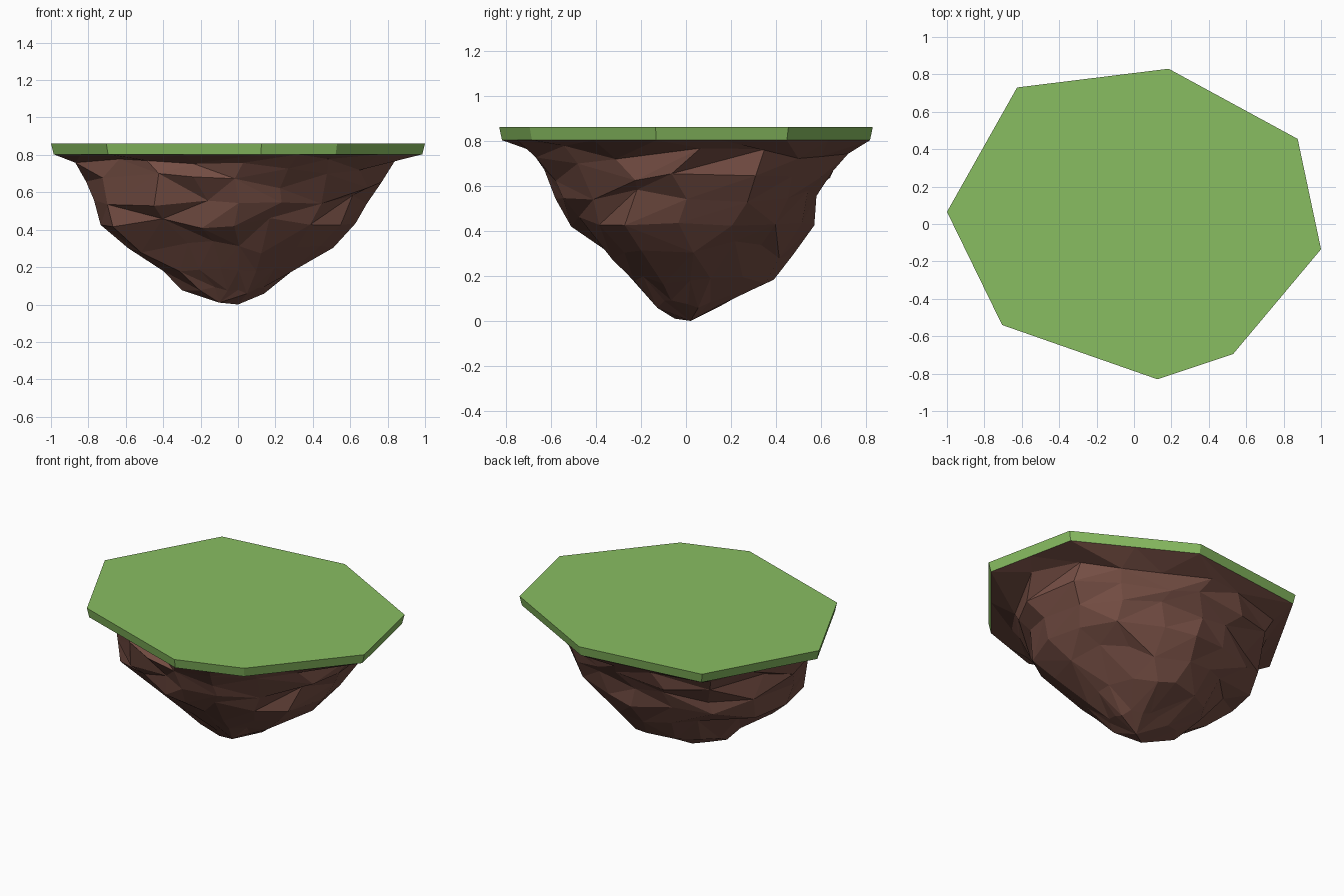
import bpy, bmesh, math, random

if "Cube" in bpy.data.objects:
    bpy.data.objects.remove(bpy.data.objects["Cube"])

random.seed(23)


def make_object(name, bm, color):
    bmesh.ops.recalc_face_normals(bm, faces=bm.faces)
    mesh = bpy.data.meshes.new(name)
    bm.to_mesh(mesh)
    bm.free()
    mat = bpy.data.materials.new(name + "_color")
    mat.diffuse_color = (*color, 1)
    mat.use_nodes = True
    mat.node_tree.nodes["Principled BSDF"].inputs["Base Color"].default_value = mat.diffuse_color
    mesh.materials.append(mat)
    obj = bpy.data.objects.new(name, mesh)
    bpy.context.collection.objects.link(obj)
    return obj


# Island outline, counter-clockwise from the right corner
OUTLINE = [(1.0, -0.135), (0.875, 0.455), (0.185, 0.83), (-0.625, 0.73),
           (-1.0, 0.065), (-0.705, -0.54), (0.125, -0.83), (0.53, -0.695)]
TOP, EDGE = 0.862, 0.803


def outline_radius(c, s):
    """Distance from the centre to the outline in direction (c, s)."""
    best = 9
    for (x, y), (u, v) in zip(OUTLINE, OUTLINE[1:] + OUTLINE[:1]):
        nx, ny = v - y, x - u
        d = nx * c + ny * s
        if d > 1e-6:
            best = min(best, (nx * x + ny * y) / d)
    return best


# Grass slab, slightly narrower underneath
bm = bmesh.new()
upper = [bm.verts.new((x, y, TOP)) for x, y in OUTLINE]
lower = [bm.verts.new((x * .985, y * .985, EDGE)) for x, y in OUTLINE]
bm.faces.new(upper)
bm.faces.new(lower[::-1])
for i in range(8):
    j = (i + 1) % 8
    bm.faces.new((lower[i], lower[j], upper[j], upper[i]))
make_object("grass_top", bm, (0.25, 0.51, 0.12))

# Rock levels: z, reach to -x, +x, -y, +y
LEVELS = [(0.755, 0.87, 0.84, 0.69, 0.72),
          (0.66, 0.815, 0.77, 0.63, 0.655),
          (0.55, 0.77, 0.69, 0.58, 0.58),
          (0.43, 0.735, 0.63, 0.51, 0.57),
          (0.31, 0.59, 0.51, 0.355, 0.48),
          (0.18, 0.40, 0.29, 0.24, 0.39),
          (0.075, 0.30, 0.15, 0.13, 0.16)]
SIDES = 16
# Flatter flanks at the front left and back right
FLANKS = {2: 0.97, 3: 0.95, 9: 0.97, 10: 0.93, 11: 0.94}

bm = bmesh.new()
# Overhang ring meets the underside of the grass
rim = []
for i, (x, y) in enumerate(OUTLINE):
    nx, ny = OUTLINE[(i + 1) % 8]
    rim.append(bm.verts.new((x * .985, y * .985, EDGE)))
    rim.append(bm.verts.new(((x + nx) * .4925, (y + ny) * .4925, EDGE)))
bm.faces.new(rim)
rings = [rim]

# Jagged rings; the points near the axes keep the silhouette exact
for level, (z, left, right, front, back) in enumerate(LEVELS):
    ring = []
    rough = 1 if level < 5 else 0.4
    for k in range(SIDES):
        on_axis = k % 4 == 0
        a = 2 * math.pi * k / SIDES + random.uniform(-.09, .09)
        c, s = math.cos(a), math.sin(a)
        rx = right if c > 0 else left
        ry = back if s > 0 else front
        p = 2.2
        r = (abs(c / rx) ** p + abs(s / ry) ** p) ** (-1 / p)
        if not on_axis:
            r = min(r, 0.87 * outline_radius(c, s)) * FLANKS.get(k, 1)
            r *= 1 + rough * random.uniform(-.07, .045)
        dz = rough * random.uniform(-.045, .045) * (0.3 if on_axis else 1)
        ring.append(bm.verts.new((r * c, r * s, min(z + dz, EDGE - .025))))
    rings.append(ring)

# Triangulated bands with random diagonals
for a, b in zip(rings, rings[1:]):
    for i in range(SIDES):
        j = (i + 1) % SIDES
        if random.random() < 0.5:
            tris = ((a[i], b[i], b[j]), (a[i], b[j], a[j]))
        else:
            tris = ((a[i], b[i], a[j]), (a[j], b[i], b[j]))
        for t in tris:
            bm.faces.new(t)

# Blunt tip
tips = [bm.verts.new(p) for p in ((0.0, 0.02, 0.0), (-0.1, -0.05, 0.01))]
last = rings[-1]
near = [0 if k <= 5 or k >= 13 else 1 for k in range(SIDES)]
for i in range(SIDES):
    j = (i + 1) % SIDES
    bm.faces.new((last[i], last[j], tips[near[i]]))
    if near[i] != near[j]:
        bm.faces.new((last[j], tips[near[i]], tips[near[j]]))
make_object("rock_base", bm, (0.18, 0.077, 0.058))
